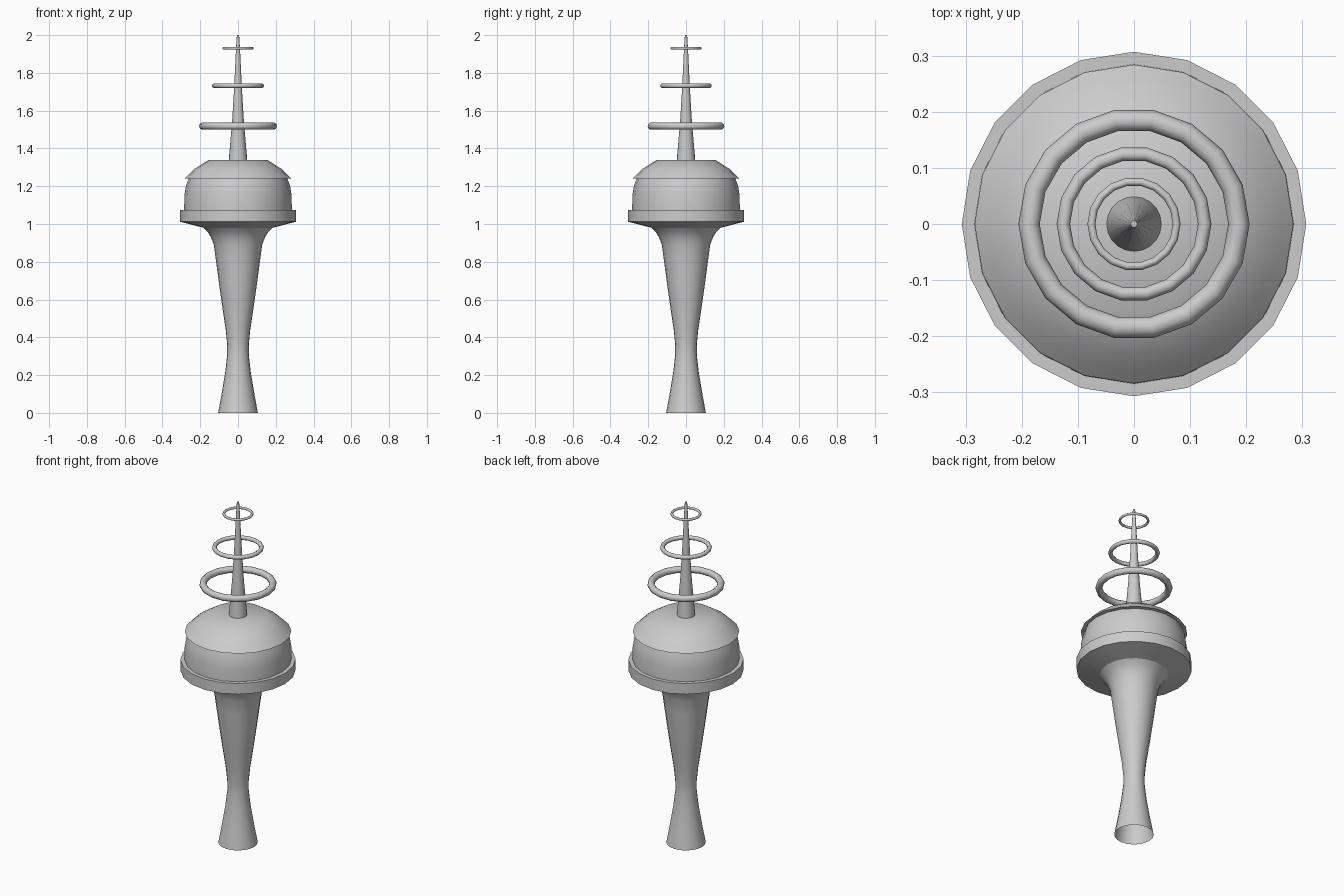
import bpy, bmesh, math

if "Cube" in bpy.data.objects:
    bpy.data.objects.remove(bpy.data.objects["Cube"])


def finish(obj, angle=35):
    bpy.ops.object.select_all(action='DESELECT')
    obj.select_set(True)
    bpy.context.view_layer.objects.active = obj
    bpy.ops.object.shade_smooth_by_angle(angle=math.radians(angle))


def lathe(name, profile, sides=20, cap_bottom=False, cap_top=False):
    """Revolve (radius, z) points, listed bottom to top, about the z axis."""
    bm = bmesh.new()
    rings = []
    for r, z in profile:
        rings.append([bm.verts.new((r * math.cos(2 * math.pi * i / sides),
                                    r * math.sin(2 * math.pi * i / sides), z))
                      for i in range(sides)])
    for a, b in zip(rings, rings[1:]):
        for i in range(sides):
            j = (i + 1) % sides
            bm.faces.new((a[i], a[j], b[j], b[i]))
    if cap_bottom:
        bm.faces.new(rings[0][::-1])
    if cap_top:
        bm.faces.new(rings[-1])
    mesh = bpy.data.meshes.new(name)
    bm.to_mesh(mesh)
    bm.free()
    obj = bpy.data.objects.new(name, mesh)
    bpy.context.collection.objects.link(obj)
    finish(obj)
    return obj


# Flared shaft, open at the foot
lathe("tower_shaft", [(0.105, 0), (0.085, 0.11), (0.067, 0.22), (0.057, 0.31),
                      (0.057, 0.36), (0.065, 0.44), (0.083, 0.56), (0.1, 0.68),
                      (0.116, 0.8), (0.128, 0.89), (0.143, 0.93),
                      (0.162, 0.96), (0.183, 0.98)])

# Observation deck: sloped underside, outer rim and flat walkway
lathe("deck", [(0.183, 0.98), (0.307, 1.012), (0.307, 1.075), (0.28, 1.075)])

# Cabin wall, leaning in under the roof
lathe("cabin_wall", [(0.285, 1.07), (0.284, 1.15), (0.276, 1.2), (0.262, 1.24)])

# Roof dome with an overhanging eave and flat top
lathe("roof_dome", [(0.262, 1.24), (0.284, 1.24), (0.262, 1.262), (0.23, 1.292),
                    (0.157, 1.338)], cap_top=True)

# Tapering mast
lathe("mast", [(0.049, 1.335), (0.03, 1.56), (0.019, 1.75), (0.011, 1.92),
               (0.006, 2.0)], cap_top=True)

# Floating antenna rings, shrinking upward
for name, z, major, minor in (("lower_ring", 1.518, 0.187, 0.019),
                              ("middle_ring", 1.732, 0.126, 0.012),
                              ("upper_ring", 1.93, 0.076, 0.007)):
    bpy.ops.mesh.primitive_torus_add(major_segments=18, minor_segments=10,
                                     major_radius=major, minor_radius=minor,
                                     location=(0, 0, z))
    ring = bpy.context.object
    ring.name = name
    finish(ring, 50)
